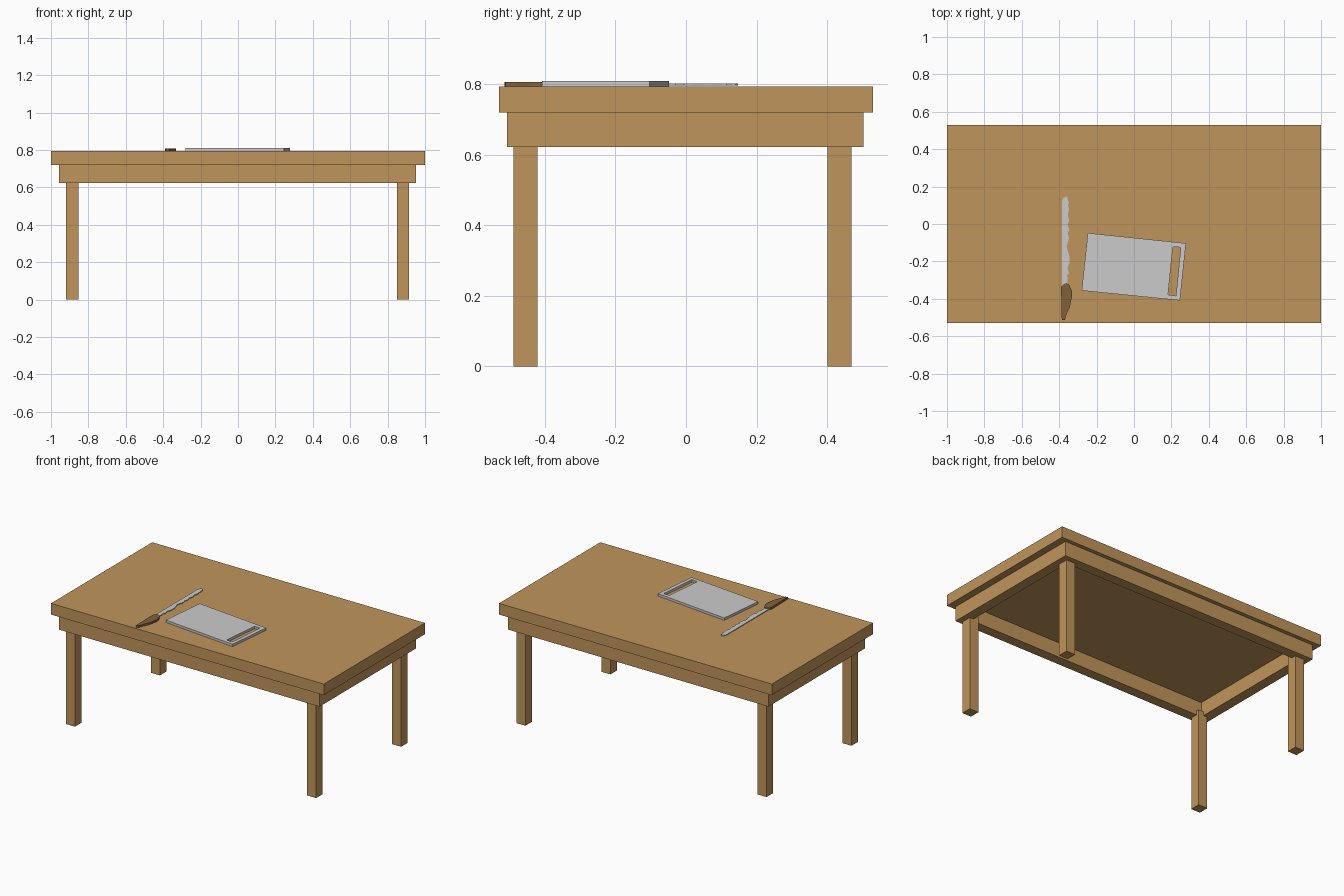
import bpy, bmesh

if "Cube" in bpy.data.objects:
    bpy.data.objects.remove(bpy.data.objects["Cube"])


def material(name, rgb):
    m = bpy.data.materials.new(name)
    m.diffuse_color = (*rgb, 1)
    m.use_nodes = True
    m.node_tree.nodes["Principled BSDF"].inputs["Base Color"].default_value = m.diffuse_color
    return m


WOOD = material("wood", (0.53, 0.30, 0.105))
DARK_WOOD = material("dark_wood", (0.22, 0.12, 0.045))


def finish(name, bm, mat=None):
    bmesh.ops.recalc_face_normals(bm, faces=bm.faces)
    me = bpy.data.meshes.new(name)
    bm.to_mesh(me)
    bm.free()
    ob = bpy.data.objects.new(name, me)
    bpy.context.collection.objects.link(ob)
    if mat:
        me.materials.append(mat)
    return ob


def slab(name, outline, z0, z1, mat=None):
    """Flat outline extruded upward."""
    bm = bmesh.new()
    face = bm.faces.new([bm.verts.new((x, y, z0)) for x, y in outline])
    new = bmesh.ops.extrude_face_region(bm, geom=[face])["geom"]
    bmesh.ops.translate(bm, vec=(0, 0, z1 - z0),
                        verts=[v for v in new if isinstance(v, bmesh.types.BMVert)])
    return finish(name, bm, mat)


def ring(name, outer, inner, z0, z1, mat=None):
    """Extruded frame between two four-cornered outlines."""
    bm = bmesh.new()
    loops = [[bm.verts.new((x, y, z)) for x, y in pts]
             for pts, z in ((outer, z0), (outer, z1), (inner, z1), (inner, z0))]
    for k in range(4):
        a, b = loops[k], loops[(k + 1) % 4]
        for i in range(4):
            j = (i + 1) % 4
            bm.faces.new((a[i], a[j], b[j], b[i]))
    return finish(name, bm, mat)


def rect(x0, x1, y0, y1):
    return [(x0, y0), (x1, y0), (x1, y1), (x0, y1)]


# Table
TOP = 0.794
slab("tabletop", rect(-1, 1, -0.53, 0.53), 0.72, TOP, WOOD)
ring("apron", rect(-0.957, 0.953, -0.508, 0.504),
     rect(-0.89, 0.886, -0.441, 0.437), 0.623, 0.72, WOOD)
for side, x in (("left", -0.919), ("right", 0.849)):
    for end, y in (("front", -0.489), ("back", 0.401)):
        slab(f"{end}_{side}_leg", rect(x, x + 0.066, y, y + 0.068), 0, 0.65, WOOD)

# Cutting board with a grip slot
ring("cutting_board",
     [(-0.28, -0.356), (0.246, -0.409), (0.278, -0.103), (-0.247, -0.048)],
     [(0.182, -0.378), (0.224, -0.384), (0.25, -0.125), (0.208, -0.122)],
     TOP, 0.81)

# Knife: straight spine, wavy cutting edge
edge = [(-0.358, -0.34), (-0.354, -0.29), (-0.36, -0.275), (-0.347, -0.262),
        (-0.356, -0.235), (-0.344, -0.205), (-0.346, -0.17), (-0.36, -0.12),
        (-0.347, -0.075), (-0.355, -0.05), (-0.346, -0.03), (-0.355, -0.005),
        (-0.347, 0.02), (-0.354, 0.05), (-0.347, 0.075), (-0.352, 0.1),
        (-0.348, 0.115), (-0.355, 0.13), (-0.354, 0.14), (-0.364, 0.147),
        (-0.378, 0.14), (-0.384, 0.125), (-0.384, -0.34)]
slab("knife_blade", edge, 0.797, 0.802)
slab("knife_handle",
     [(-0.39, -0.335), (-0.386, -0.515), (-0.37, -0.512), (-0.36, -0.48),
      (-0.343, -0.445), (-0.331, -0.385), (-0.333, -0.355), (-0.347, -0.325),
      (-0.362, -0.314), (-0.378, -0.322)],
     TOP, 0.807, DARK_WOOD)
